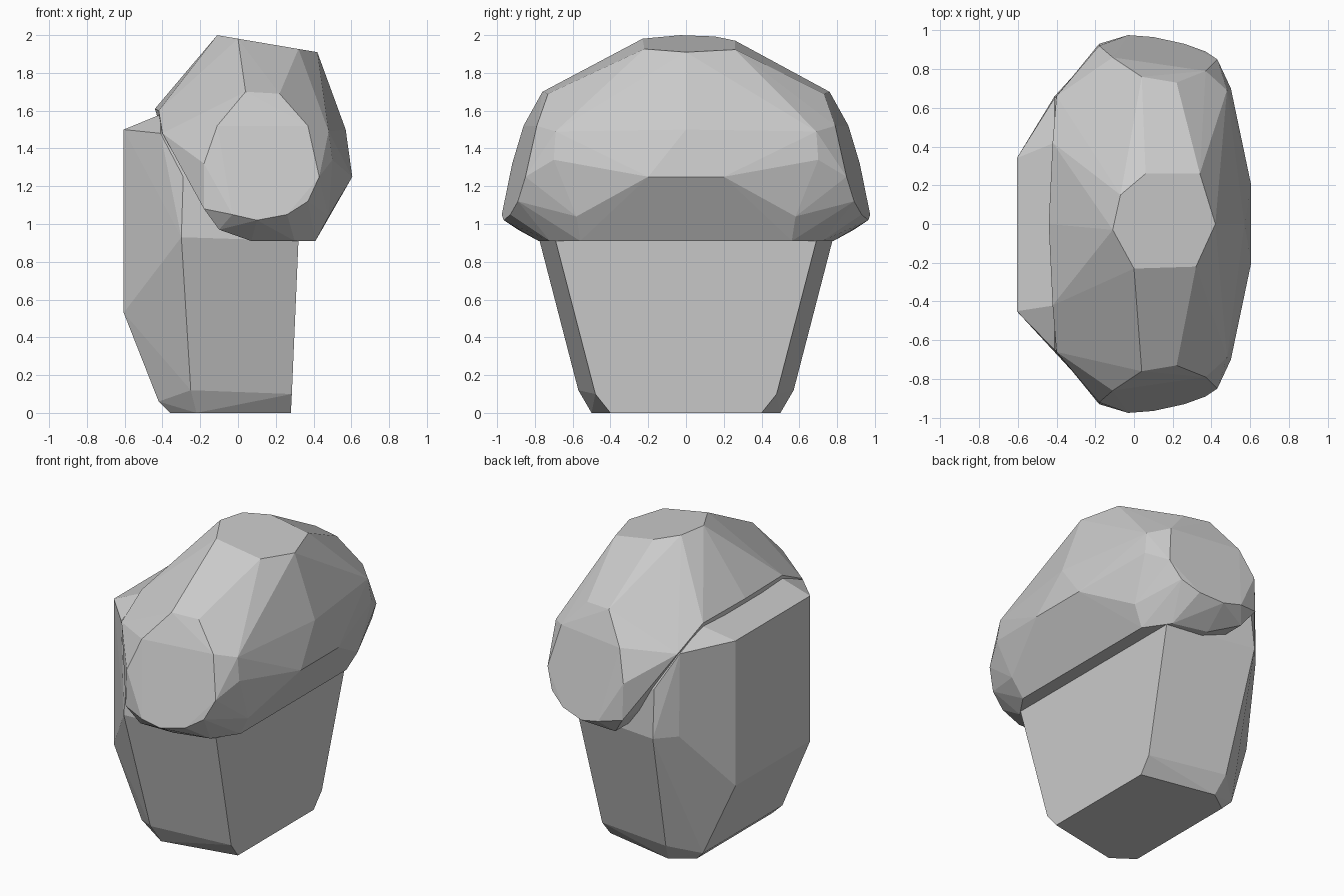
import bpy, bmesh


def both(points):
    """Mirror points across y = 0."""
    return points + [(x, -y, z) for x, y, z in points if y]


def hull(name, points):
    """Faceted convex solid around the given points."""
    bm = bmesh.new()
    for p in points:
        bm.verts.new(p)
    res = bmesh.ops.convex_hull(bm, input=bm.verts[:])
    loose = {g for g in res["geom_interior"] + res["geom_unused"]
             if isinstance(g, bmesh.types.BMVert)}
    bmesh.ops.delete(bm, geom=list(loose), context='VERTS')
    bmesh.ops.dissolve_limit(bm, angle_limit=0.03, verts=bm.verts[:], edges=bm.edges[:])
    bmesh.ops.recalc_face_normals(bm, faces=bm.faces[:])
    mesh = bpy.data.meshes.new(name)
    bm.to_mesh(mesh)
    bm.free()
    obj = bpy.data.objects.new(name, mesh)
    bpy.context.collection.objects.link(obj)
    return obj


# Tapered lower block: foot, chamfer, shoulder and hidden top
base = both([
    (0.28, 0.40, 0), (-0.22, 0.50, 0), (-0.36, 0.40, 0),
    (0.285, 0.48, 0.10), (-0.25, 0.57, 0.12), (-0.42, 0.42, 0.06),
    (0.32, 0.69, 0.91), (-0.30, 0.78, 0.93), (-0.41, 0.66, 0.93),
    (0.32, 0.60, 1.15), (-0.29, 0.75, 1.25), (-0.41, 0.65, 1.48),
    (-0.41, 0.42, 1.58),
])
# Flat rear wall of the block
base += [(-0.605, y, z) for y in (-0.45, 0.34) for z in (0.53, 1.50)]
hull("lower_block", base)

# Rounded boulder cap
cap = both([
    # tilted end facets
    (-0.18, 0.92, 1.32), (-0.11, 0.86, 1.52), (0.04, 0.76, 1.70),
    (0.22, 0.73, 1.69), (0.37, 0.79, 1.52), (0.43, 0.85, 1.25),
    (0.37, 0.89, 1.12), (0.26, 0.93, 1.05), (0.10, 0.965, 1.02),
    (-0.03, 0.975, 1.05), (-0.18, 0.93, 1.08),
    # underside
    (-0.10, 0.89, 0.97), (0.07, 0.78, 0.91), (0.30, 0.72, 0.91),
    (0.41, 0.56, 0.91),
    # right flank
    (0.605, 0.20, 1.25), (0.48, 0.58, 1.04), (0.50, 0.70, 1.34),
    (0.48, 0.69, 1.49), (0.57, 0.0, 1.50),
    # left flank
    (-0.44, 0.0, 1.61), (-0.42, 0.42, 1.60), (-0.40, 0.66, 1.48),
    (-0.29, 0.74, 1.30),
])
# Sloping crown facet
cap += [(x, y, 1.981 - 0.17 * x) for x, y in (
    (-0.11, -0.03), (-0.07, 0.15), (0.06, 0.26), (0.34, 0.26),
    (0.36, 0.16), (0.42, 0.0), (0.32, -0.22), (0.0, -0.23))]
hull("upper_cap", cap)
